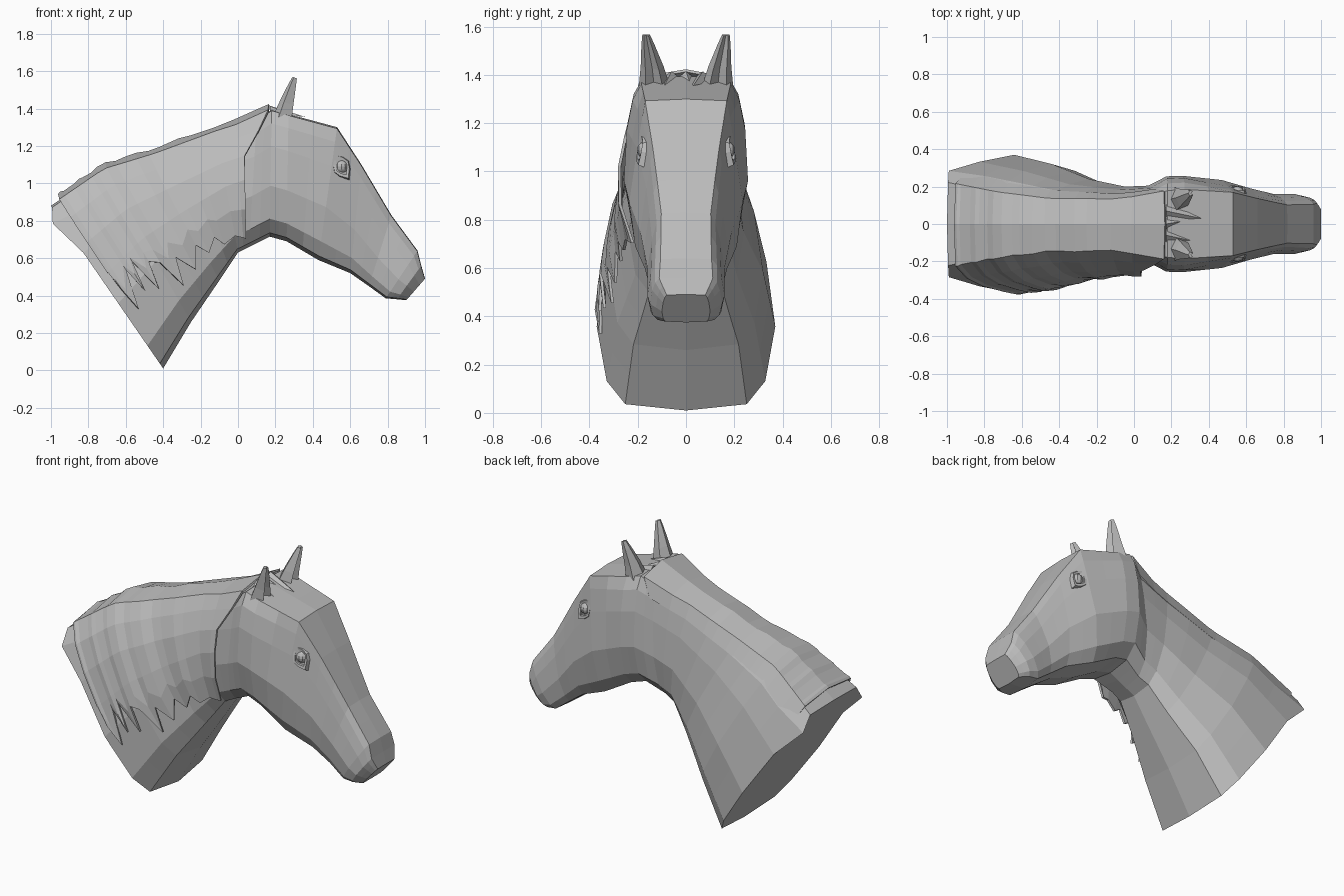
import bpy, bmesh, math
from mathutils import Vector

if "Cube" in bpy.data.objects:
    bpy.data.objects.remove(bpy.data.objects["Cube"])

grey = bpy.data.materials.new("plain_grey")
grey.use_nodes = True
GREY = (0.5, 0.5, 0.5, 1)
grey.diffuse_color = GREY
grey.node_tree.nodes["Principled BSDF"].inputs["Base Color"].default_value = GREY


def finish(name, bm):
    """Turn a bmesh into a flat shaded object."""
    bmesh.ops.recalc_face_normals(bm, faces=bm.faces)
    mesh = bpy.data.meshes.new(name)
    bm.to_mesh(mesh)
    bm.free()
    mesh.materials.append(grey)
    obj = bpy.data.objects.new(name, mesh)
    bpy.context.collection.objects.link(obj)
    return obj


def loft(bm, rings, closed=True, caps=True):
    rows = [[bm.verts.new(p) for p in ring] for ring in rings]
    n = len(rows[0])
    for a, b in zip(rows, rows[1:]):
        for i in range(n if closed else n - 1):
            j = (i + 1) % n
            bm.faces.new((a[i], a[j], b[j], b[i]))
    if caps:
        bm.faces.new(rows[0])
        bm.faces.new(rows[-1])


# Sections from neck base to nose:
# top x z, bottom x z, half width, top and bottom width fraction, roundness
SECTIONS = [
    (-1.00, 0.88, -0.40, 0.01, 0.37, 0.60, 0.68, 1),
    (-0.72, 1.07, -0.25, 0.26, 0.32, 0.52, 0.68, 1),
    (-0.45, 1.15, -0.10, 0.48, 0.24, 0.55, 0.64, 1),
    (-0.12, 1.27, 0.00, 0.63, 0.20, 0.65, 0.60, 1),
    (0.10, 1.34, 0.06, 0.66, 0.205, 0.75, 0.55, 1),
    (0.18, 1.395, 0.17, 0.715, 0.255, 0.70, 0.55, 1.2),
    (0.27, 1.37, 0.26, 0.69, 0.257, 0.72, 0.60, 1.2),
    (0.53, 1.30, 0.43, 0.59, 0.235, 0.72, 0.70, 0.45),
    (0.66, 1.10, 0.60, 0.52, 0.19, 0.72, 0.72, 0.5),
    (0.82, 0.83, 0.70, 0.45, 0.16, 0.64, 0.74, 0.8),
    (0.96, 0.64, 0.79, 0.385, 0.16, 0.66, 0.75, 1),
    (0.98, 0.56, 0.85, 0.38, 0.15, 0.74, 0.78, 1),
    (1.00, 0.49, 0.90, 0.375, 0.10, 0.80, 0.85, 1),
]
HEIGHTS = [0, 0.01, 0.11, 0.29, 0.6, 0.86, 0.97, 1]


def section(s):
    i = min(int(s), len(SECTIONS) - 2)
    k = s - i
    return [a + (b - a) * k for a, b in zip(SECTIONS[i], SECTIONS[i + 1])]


def skin(s, t, side):
    """Point on the skin at section s, fraction t from top to bottom."""
    tx, tz, bx, bz, w, wt, wb, r = section(s)
    widths = [0, wt, wt + (1 - wt) * 0.42 * r, wt + (1 - wt) * (0.3 + 0.45 * r), 1,
              wb + (1 - wb) * 0.65, wb, 0]
    y = 0
    for i in range(len(HEIGHTS) - 1):
        if HEIGHTS[i] <= t <= HEIGHTS[i + 1]:
            k = (t - HEIGHTS[i]) / (HEIGHTS[i + 1] - HEIGHTS[i])
            y = widths[i] + (widths[i + 1] - widths[i]) * k
    return Vector((tx + (bx - tx) * t, side * y * w, tz + (bz - tz) * t))


# Head and neck as one skin
bm = bmesh.new()
rings = []
for step in range(2 * len(SECTIONS) - 1):
    s = step / 2
    right = [skin(s, t, -1) for t in HEIGHTS]
    left = [skin(s, t, 1) for t in HEIGHTS[-2:0:-1]]
    rings.append(right + left)
# the rim of the cut flares backwards near the top
for i in (2, -2):
    rings[0][i].x = -0.99
loft(bm, rings)
finish("head_and_neck", bm)

# Mane: sheet over the crest, hanging on the right with a jagged hem (section, hem)
HEM = [(0.15, 0.42), (0.19, 0.57), (0.25, 0.7), (0.45, 0.51), (0.54, 0.67), (0.62, 0.5),
       (0.78, 0.72), (0.88, 0.57), (1.05, 0.62), (1.25, 0.82), (1.4, 0.66), (1.65, 0.81),
       (1.9, 0.69), (2.1, 0.8), (2.4, 0.74), (2.6, 0.84), (3.0, 0.86), (3.5, 0.9), (4.0, 0.92)]
bm = bmesh.new()
columns = []
for n, (s, hem) in enumerate(HEM):
    bump = 0.006 * math.sin(n * 1.9)
    col = []
    for t in (0.1, 0.01, 0):
        # the last column leans forward to the poll
        at = s + max(0, 0.84 - 6 * t) * (s >= 4)
        lift = {0.1: -0.012, 0.01: 0.008, 0: 0.03 + bump}[t]
        col.append(skin(at, t, 1) + Vector((0, 0, lift)))
    for t in (0.01, 0.11, 0.26, 0.45, (0.45 + hem) / 2, hem):
        at = s + max(-0.3, 0.84 - 6 * t) * (s >= 4)
        flare = 0.008 + 0.07 * min(1, t * 3) * min(1, s / 3) + bump * 0.6
        lift = 0.012 * max(0, 1 - t * 6)
        col.append(skin(at, t, -1) + Vector((0, -flare, lift)))
    columns.append(col)
loft(bm, columns, closed=False, caps=False)
mane = finish("mane", bm)
thick = mane.modifiers.new("thickness", "SOLIDIFY")
thick.thickness = 0.012
thick.offset = 0

# Forelock tufts between the ears
bm = bmesh.new()
for y, tip_y, length in ((0.07, 0.03, 0.18), (0.0, 0.02, 0.11), (-0.06, -0.09, 0.13)):
    base = [bm.verts.new((0.17, y + dy, 1.375 + dz)) for dy, dz in ((-0.05, 0), (0, 0.04), (0.05, 0))]
    tip = bm.verts.new((0.18 + length, tip_y, 1.355))
    bm.faces.new(base)
    for i in range(3):
        bm.faces.new((base[i], base[(i + 1) % 3], tip))
finish("forelock", bm)

# Ears: tapering cups, hollow to the front
CUP = [(0.05, -0.5), (0.01, 0), (0.05, 0.5), (-0.02, 0.85), (-0.05, 0), (-0.02, -0.85)]
for name, side in (("left", 1), ("right", -1)):
    bm = bmesh.new()
    levels = [(0.235, 0.13, 1.34, 1), (0.26, 0.14, 1.43, 0.72), (0.288, 0.157, 1.52, 0.42), (0.303, 0.165, 1.565, 0.24)]
    loft(bm, [[(x + cx * k, side * (y + cy * 0.078 * k), z - cx * 0.3 * k) for cx, cy in CUP]
              for x, y, z, k in levels])
    finish(name + "_ear", bm)

    # Eye: ball inside an angular lid
    spot = skin(7.32, 0.22, side)
    bm = bmesh.new()
    bmesh.ops.create_uvsphere(bm, u_segments=10, v_segments=8, radius=0.036)
    bmesh.ops.translate(bm, verts=bm.verts, vec=spot - Vector((0, side * 0.016, 0)))
    finish(name + "_eyeball", bm)

    bm = bmesh.new()
    lid = []
    for i in range(8):
        a = i * math.tau / 8
        size = 0.072 if i in (1, 5) else 0.048
        out = Vector((math.cos(a + 1.4) * size * 0.9, 0, math.sin(a + 1.4) * size * 1.05))
        # follow the slope of the cheek
        hug = spot + out - Vector((0, side * (0.2 * out.z + 0.2 * out.x), 0))
        lid.append([hug + out * 0.2 - Vector((0, side * 0.02, 0)),
                    hug + Vector((0, side * 0.01, 0)),
                    hug - out * 0.3 + Vector((0, side * 0.008, 0)),
                    hug - out * 0.3 - Vector((0, side * 0.02, 0))])
    loft(bm, lid + lid[:1], caps=False)
    bmesh.ops.remove_doubles(bm, verts=bm.verts, dist=0.0001)
    finish(name + "_eyelid", bm)
